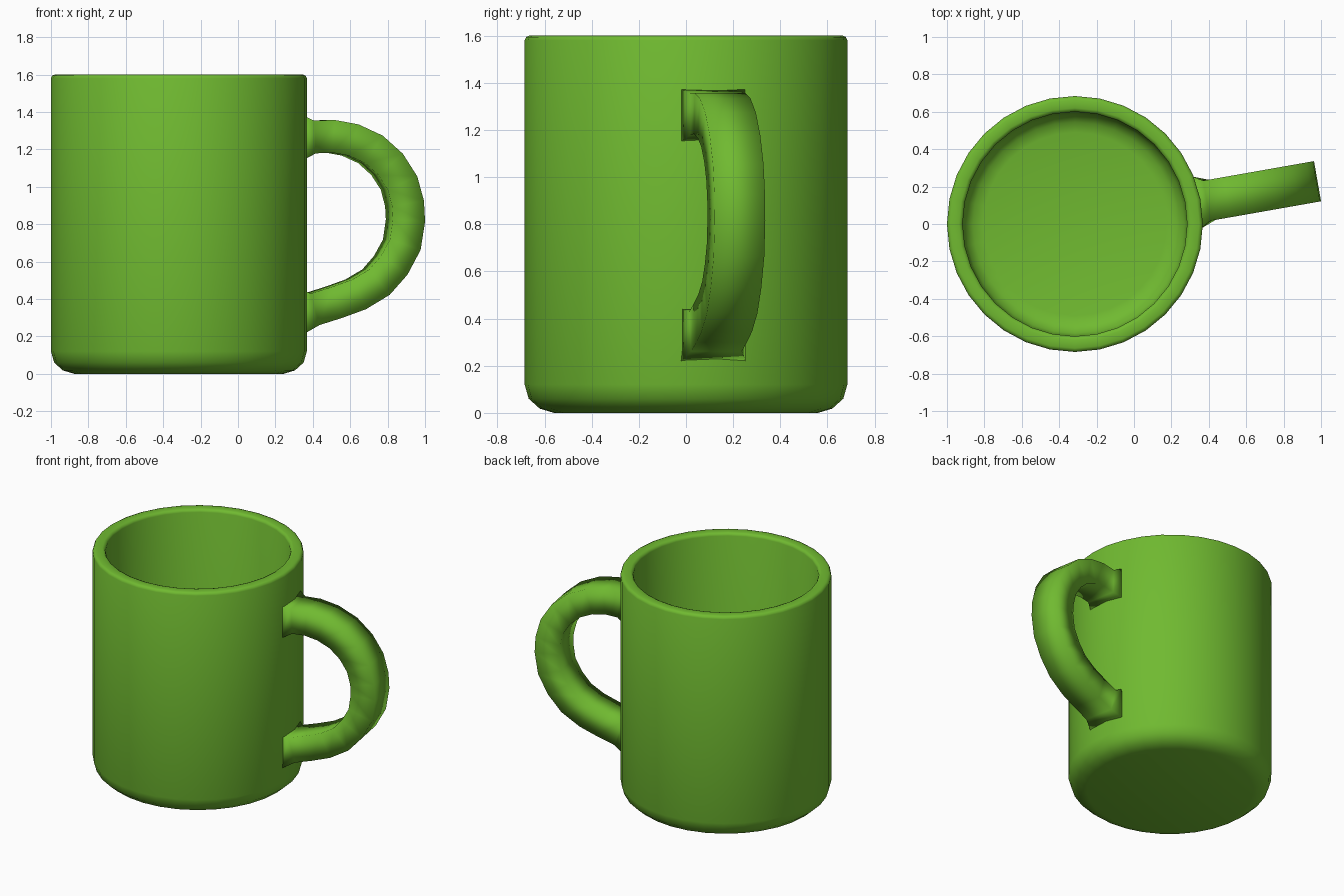
import bpy
import bmesh
from math import radians, tau
from mathutils import Vector, Matrix

cube = bpy.data.objects.get("Cube")
if cube:
    bpy.data.objects.remove(cube, do_unlink=True)

AXIS = Vector((-0.316, 0, 0))
SIDES = 32

green = bpy.data.materials.new("leaf_green")
green.use_nodes = True
color = (0.162, 0.491, 0.03, 1)
green.diffuse_color = color
for node in green.node_tree.nodes:
    if node.type == "BSDF_PRINCIPLED":
        node.inputs["Base Color"].default_value = color


def finish(bm, name, angle=0.0):
    """Turn a bmesh into a smooth green object standing on the mug axis."""
    bmesh.ops.recalc_face_normals(bm, faces=bm.faces)
    for face in bm.faces:
        face.smooth = True
    mesh = bpy.data.meshes.new(name)
    bm.to_mesh(mesh)
    bm.free()
    mesh.materials.append(green)
    obj = bpy.data.objects.new(name, mesh)
    obj.matrix_world = Matrix.Translation(AXIS) @ Matrix.Rotation(angle, 4, "Z")
    bpy.context.collection.objects.link(obj)
    return obj


# Cup: one closed profile (radius, height) from the underside to the inner floor
profile = [
    (0, 0), (0.56, 0), (0.62, 0.018), (0.667, 0.06), (0.684, 0.12),
    (0.684, 1.58), (0.678, 1.594), (0.664, 1.6),
    (0.62, 1.6), (0.606, 1.594), (0.6, 1.58),
    (0.6, 0.2), (0.585, 0.145), (0.545, 0.108), (0.49, 0.095), (0, 0.095),
]
bm = bmesh.new()
verts = [bm.verts.new((r, 0, z)) for r, z in profile]
edges = [bm.edges.new(pair) for pair in zip(verts, verts[1:])]
bmesh.ops.spin(bm, geom=verts + edges, cent=(0, 0, 0), axis=(0, 0, 1),
               angle=tau, steps=SIDES, use_merge=False)
bmesh.ops.remove_doubles(bm, verts=bm.verts, dist=0.0005)
finish(bm, "cup")

# Handle: a rectangular section swept along a loop, flared where it meets the cup
path = [
    (0.66, 1.262), (0.72, 1.266), (0.82, 1.27), (0.93, 1.25), (1.04, 1.2),
    (1.13, 1.12), (1.195, 1.02), (1.225, 0.91), (1.23, 0.82), (1.21, 0.69),
    (1.15, 0.58), (1.07, 0.49), (0.96, 0.425), (0.84, 0.382), (0.72, 0.345),
    (0.66, 0.33),
]
HALF_WIDTH, HALF_THICK, FLARE = 0.109, 0.0875, 1.3
points = [Vector((u, 0, z)) for u, z in path]
last = len(points) - 1
side = Vector((0, 1, 0))
bm = bmesh.new()
rings = []
for i, point in enumerate(points):
    tangent = points[min(i + 1, last)] - points[max(i - 1, 0)]
    if i in (0, last):
        tangent = Vector((1, 0, 0)) * (1 if i == 0 else -1)
    out = side.cross(tangent.normalized())
    size = FLARE if i in (0, last) else 1
    rings.append([
        bm.verts.new(point + size * (a * HALF_WIDTH * side + b * HALF_THICK * out))
        for a, b in ((-1, -1), (1, -1), (1, 1), (-1, 1))])
for ring, following in zip(rings, rings[1:]):
    for k in range(4):
        n = (k + 1) % 4
        bm.faces.new((ring[k], ring[n], following[n], following[k]))
for ring in (rings[0], rings[-1]):
    bm.faces.new(ring)
finish(bm, "handle", radians(10))
